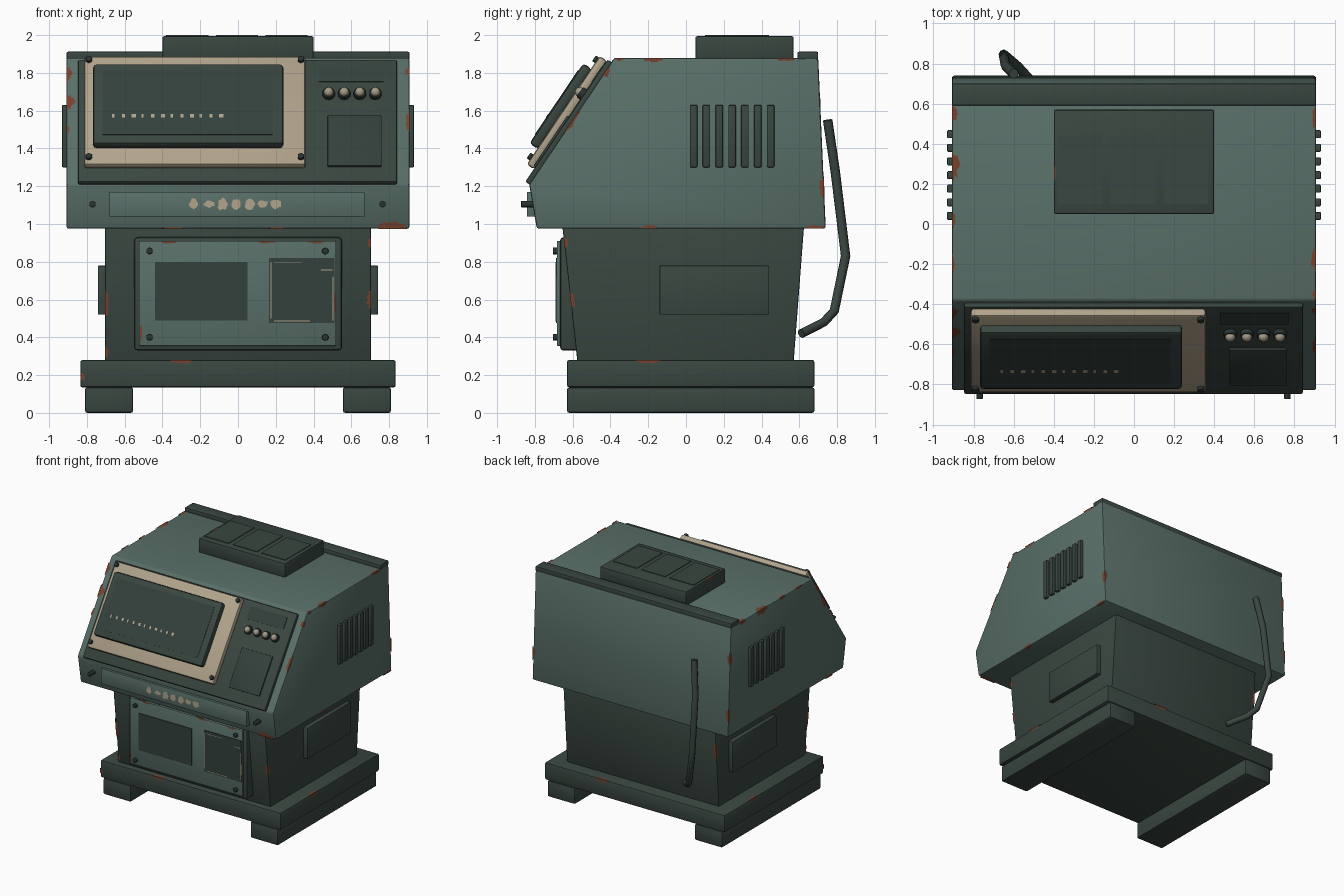
import bpy, bmesh, math, random
from mathutils import Vector, Matrix

if "Cube" in bpy.data.objects:
    bpy.data.objects.remove(bpy.data.objects["Cube"])

random.seed(4)
COLOURS = {
    "teal_paint": (0.100, 0.160, 0.140), "dark_green": (0.042, 0.062, 0.052),
    "cream_plastic": (0.44, 0.37, 0.26), "rust": (0.19, 0.055, 0.028),
    "screen_dark": (0.034, 0.052, 0.045), "bolt_black": (0.022, 0.034, 0.031),
    "button_grey": (0.36, 0.33, 0.25),
}
M = {}
for k, c in COLOURS.items():
    M[k] = bpy.data.materials.new(k)
    M[k].diffuse_color = (*c, 1)

# frame of the sloping console face: local x, u up the slope, n outward
SLOPE = Matrix(((1, 0, 0, 0), (0, .558, -.83, -.83), (0, .83, .558, 1.21), (0, 0, 0, 1)))
SLOPE_N = Vector((0, -.83, .558))
X, Y, Z = Vector((1, 0, 0)), Vector((0, 1, 0)), Vector((0, 0, 1))


def finish(name, bm, mat, bevel=0, mtx=None, smooth=True):
    if bevel:
        bmesh.ops.bevel(bm, geom=bm.edges[:], offset=bevel, segments=2, profile=.5, affect='EDGES')
    if mtx:
        bm.transform(mtx)
    me = bpy.data.meshes.new(name)
    bm.to_mesh(me)
    bm.free()
    me.materials.append(M[mat])
    ob = bpy.data.objects.new(name, me)
    bpy.context.collection.objects.link(ob)
    if smooth:
        bpy.ops.object.select_all(action='DESELECT')
        ob.select_set(True)
        bpy.context.view_layer.objects.active = ob
        bpy.ops.object.shade_smooth_by_angle(angle=math.radians(35))
    return ob


def box(name, mat, x0, x1, y0, y1, z0, z1, bevel=0, mtx=None):
    bm = bmesh.new()
    bmesh.ops.create_cube(bm, size=1)
    for v in bm.verts:
        v.co = Vector(((x0 + x1) / 2 + v.co.x * (x1 - x0), (y0 + y1) / 2 + v.co.y * (y1 - y0),
                       (z0 + z1) / 2 + v.co.z * (z1 - z0)))
    return finish(name, bm, mat, bevel, mtx)


def prism(name, mat, profile, half, bevel):
    bm = bmesh.new()
    f = bm.faces.new([bm.verts.new((-half, y, z)) for y, z in profile])
    r = bmesh.ops.extrude_face_region(bm, geom=[f])
    bmesh.ops.translate(bm, vec=(2 * half, 0, 0), verts=[g for g in r['geom'] if isinstance(g, bmesh.types.BMVert)])
    bmesh.ops.recalc_face_normals(bm, faces=bm.faces[:])
    return finish(name, bm, mat, bevel)


def peg(name, mat, pos, axis, radius, depth, sides=6):
    bm = bmesh.new()
    bmesh.ops.create_cone(bm, cap_ends=True, segments=sides, radius1=radius, radius2=radius, depth=depth)
    bm.transform(Matrix.Translation(pos) @ axis.to_track_quat('Z', 'Y').to_matrix().to_4x4())
    return finish(name, bm, mat, .004)


def on_slope(x, u, n):
    return SLOPE @ Vector((x, u, n))


# base and runner feet
box("base_plinth", "dark_green", -.835, .835, -.63, .68, .135, .28, .012)
for s, n in ((-1, "left"), (1, "right")):
    a, b = sorted((s * .555, s * .81))
    box(n + "_foot", "dark_green", a, b, -.63, .68, 0, .135, .012)

# pedestal and cabinet head
prism("pedestal", "dark_green", [(-.575, .27), (-.655, .99), (.625, .99), (.57, .27)], .705, .008)
prism("cabinet_head", "teal_paint",
      [(-.79, .975), (-.83, 1.21), (-.38, 1.88), (.70, 1.88), (.74, .975)], .908, .012)
box("rear_top_rail", "dark_green", -.908, .908, .59, .70, 1.87, 1.912, .008)

# roof vent box
box("roof_box", "dark_green", -.40, .40, .05, .57, 1.87, 1.995, .01)
for i in range(3):
    x = -.38 + i * .263
    box(f"roof_panel_{i}", "dark_green", x, x + .223, .10, .44, 1.99, 2.0)

# side louvres and side access panels
for s, n in ((-1, "left"), (1, "right")):
    a, b = sorted((s * .89, s * .932))
    for i in range(7):
        y = .04 + i * .068
        box(f"{n}_louvre_{i}", "dark_green", a, b, y - .02, y + .02, 1.30, 1.63, .006)
    a, b = sorted((s * .69, s * .742))
    box(n + "_access_panel", "dark_green", a, b, -.14, .44, .52, .78, .006)

# sloping console
box("console_panel", "dark_green", -.848, .843, 0, .78, -.01, .025, .01, SLOPE)
box("screen_bezel", "cream_plastic", -.815, .358, .08, .772, .022, .07, .016, SLOPE)
box("screen_housing", "dark_green", -.768, .24, .18, .692, .065, .12, .018, SLOPE)
box("screen_glass", "screen_dark", -.717, .183, .235, .645, .115, .123, 0, SLOPE)
for i in range(12):
    x = -.66 + i * .0515
    box(f"screen_mark_{i}", "cream_plastic", x - .006, x + .006 + .005 * (i % 3), .343, .365, .122, .125, 0, SLOPE)
for i, (x, u) in enumerate([(-.79, .125), (.333, .125), (-.79, .745), (.333, .745)]):
    peg(f"bezel_bolt_{i}", "bolt_black", on_slope(x, u, .076), SLOPE_N, .019, .024)
box("readout_strip", "screen_dark", .43, .77, .635, .735, .02, .03, 0, SLOPE)
box("card_panel", "screen_dark", .475, .76, .095, .415, .02, .036, .003, SLOPE)
for i in range(4):
    x = .48 + i * .0825
    peg(f"button_collar_{i}", "bolt_black", on_slope(x, .555, .035), SLOPE_N, .033, .03, 16)
    bm = bmesh.new()
    bmesh.ops.create_uvsphere(bm, u_segments=14, v_segments=8, radius=.026)
    finish(f"button_{i}", bm, "button_grey", 0, Matrix.Translation(on_slope(x, .555, .05)))

# front name strip, left blank
box("front_strip", "teal_paint", -.68, .67, -.842, -.79, 1.04, 1.17, .003)
for i, x in enumerate((-.77, .765)):
    peg(f"strip_bolt_{i}", "bolt_black", Vector((x, -.838, 1.105)), -Y, .019, .07)

# service door
box("door_frame", "dark_green", -.55, .55, -.667, -.56, .33, .93, .018)
box("door_plate", "teal_paint", -.525, .52, -.683, -.65, .355, .91, .004)
box("door_grille", "screen_dark", -.44, .05, -.688, -.68, .49, .80)
box("door_notice", "screen_dark", .165, .51, -.688, -.68, .475, .82)
for i, (x, z) in enumerate([(x, z) for x in (-.468, .462) for z in (.40, .857)]):
    peg(f"door_bolt_{i}", "bolt_black", Vector((x, -.692, z)), -Y, .019, .026)
# worn printed border on the notice
for i, (x0, x1, z0, z1) in enumerate([(.172, .178, .50, .80), (.50, .506, .49, .72), (.19, .38, .484, .489),
                                      (.19, .34, .795, .80), (.44, .50, .755, .76)]):
    box(f"notice_border_{i}", "cream_plastic", x0, x1, -.69, -.686, z0, z1)

# hanging rear cable
cu = bpy.data.curves.new("rear_cable", 'CURVE')
cu.dimensions = '3D'
cu.bevel_depth = .025
cu.bevel_resolution = 2
cu.use_fill_caps = True
path = [(-.60, .75, 1.55), (-.64, .79, 1.28), (-.65, .845, .83), (-.58, .785, .54), (-.53, .73, .48), (-.42, .61, .42)]
sp = cu.splines.new('POLY')
sp.points.add(len(path) - 1)
for p, c in zip(sp.points, path):
    p.co = (*c, 1)
cu.materials.append(M["dark_green"])
bpy.context.collection.objects.link(bpy.data.objects.new("rear_cable", cu))


# ragged flat patches for rust and worn paint
def patch(bm, p, n, a, b, la, lb, full=False):
    k = 12
    pts = []
    for i in range(k if full else k + 1):
        t = (2 if full else 1) * math.pi * i / k
        r = random.uniform(.65, 1.1)
        pts.append(bm.verts.new(p + n * .003 + a * math.cos(t) * la * r + b * math.sin(t) * lb * r))
    f = bm.faces.new(pts)
    f.normal_update()
    if f.normal.dot(n) < 0:
        f.normal_flip()


def edge_chip(bm, p, n1, n2, length, depth):
    p = Vector(p)
    along = n1.cross(n2).normalized()
    for n, m in ((n1, n2), (n2, n1)):
        inward = -(m - n * m.dot(n)).normalized()
        patch(bm, p, n, along, inward, length, depth)


bm = bmesh.new()
for s, u, l, d in ((-1, .52, .06, .045), (-1, .70, .05, .03), (-1, .35, .03, .02), (1, .40, .08, .02), (1, .72, .03, .03)):
    edge_chip(bm, on_slope(s * .908, u, 0), SLOPE_N, X * s, l, d)
for s, y, l, d in ((1, -.18, .06, .025), (-1, .29, .08, .04), (-1, .02, .04, .02), (-1, -.2, .05, .015),
                   (1, .53, .06, .02), (1, -.35, .03, .02), (-1, .55, .04, .03)):
    edge_chip(bm, (s * .908, y, 1.88), X * s, Z, l, d)
for s, y in ((1, -.2), (1, .68), (-1, .1), (-1, -.6)):
    edge_chip(bm, (s * .908, y, .975), X * s, -Z, .05, .022)
FL = Vector((0, -.985, -.17))
for x, l, d in ((.82, .08, .04), (-.35, .06, .01), (.2, .04, .012)):
    edge_chip(bm, (x, -.79, .975), FL, -Z, l, d)
for s, z in ((-1, 1.62), (1, 1.2), (-1, 1.15)):
    edge_chip(bm, (s * .908, .74 - .04 * (z - .975) / .9, z), Y, X * s, .06, .025)
for s, z, l in ((-1, .58, .09), (1, .90, .03), (1, .60, .05), (-1, .32, .03)):
    edge_chip(bm, (s * .705, -.575 - .08 * (z - .27) / .72, z), Vector((0, -.994, -.11)), X * s, l, .025)
edge_chip(bm, (-.705, .605, .75), Vector((0, .997, -.07)), -X, .08, .025)
edge_chip(bm, (-.835, -.63, .19), -Y, -X, .02, .03)
for x, y, n in ((-.835, .3, -X), (.835, -.2, X), (.3, .68, Y), (-.3, -.63, -Y)):
    edge_chip(bm, (x, y, .28), n, Z, .07, .02)
edge_chip(bm, (-.40, .25, 1.995 - .003), -X, Z, .05, .012)
for x, z, l, d in ((.515, .58, .06, .02), (-.52, .42, .05, .015)):
    patch(bm, Vector((x, -.684, z)), -Y, Z, X * (-1 if x > 0 else 1), l, d)
for x in (-.36, .15, .42):
    patch(bm, Vector((x, -.684, .908)), -Y, X, -Z, .05, .012)
finish("rust_chips", bm, "rust", smooth=False)

bm = bmesh.new()
for x, l, d in ((-.235, .025, .035), (-.15, .035, .02), (-.08, .03, .035), (-.01, .035, .03), (.06, .03, .03),
                (.13, .03, .025), (.2, .035, .03)):
    patch(bm, Vector((x, -.8425, 1.105)), -Y, X, Z, l, d, True)
finish("worn_paint_patches", bm, "cream_plastic", smooth=False)

for m in bpy.data.materials:
    if m.users and not m.is_grease_pencil:
        m.use_nodes = True
        m.node_tree.nodes["Principled BSDF"].inputs["Base Color"].default_value = m.diffuse_color
